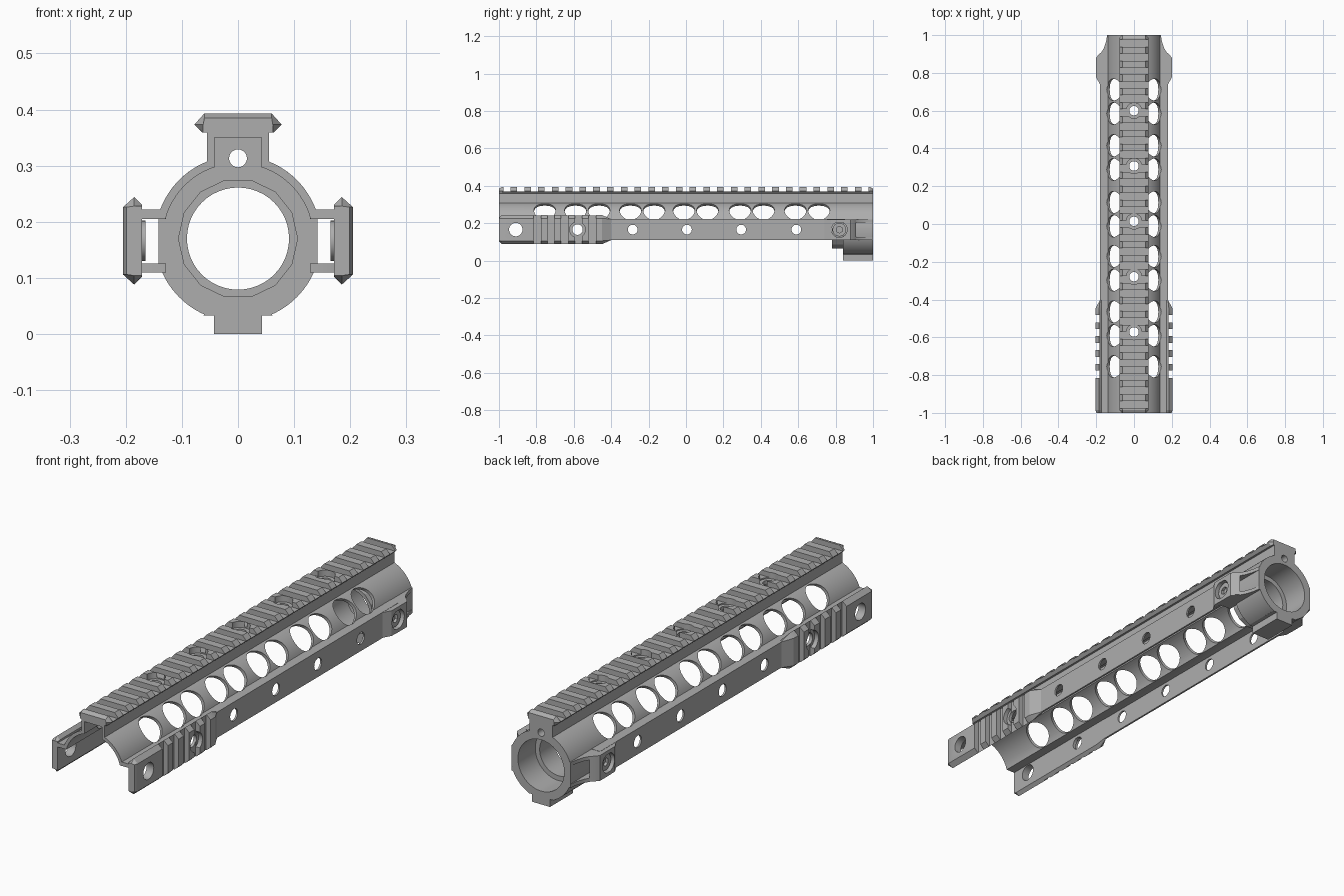
import bpy, bmesh, math
from mathutils import Vector, Matrix

if "Cube" in bpy.data.objects:
    bpy.data.objects.remove(bpy.data.objects["Cube"])

GREY = (0.42, 0.42, 0.42, 1)
metal = bpy.data.materials.new("satin grey metal")
metal.use_nodes = True
metal.diffuse_color = GREY
metal.node_tree.nodes["Principled BSDF"].inputs["Base Color"].default_value = GREY

CZ = 0.17        # height of the bore axis
SIDE_Z = 0.166   # height of the side rails
PITCH, SLOT = 0.0736, 0.0385


def finish(name, bm):
    bmesh.ops.remove_doubles(bm, verts=bm.verts, dist=1e-5)
    bmesh.ops.recalc_face_normals(bm, faces=bm.faces)
    mesh = bpy.data.meshes.new(name)
    bm.to_mesh(mesh)
    bm.free()
    mesh.materials.append(metal)
    ob = bpy.data.objects.new(name, mesh)
    bpy.context.collection.objects.link(ob)
    return ob


def loft(name, rings):
    """Closed solid through equal-sized rings of 3D points."""
    bm = bmesh.new()
    loops = [[bm.verts.new(p) for p in ring] for ring in rings]
    n = len(loops[0])
    for a, b in zip(loops, loops[1:]):
        for i in range(n):
            j = (i + 1) % n
            bm.faces.new((a[i], a[j], b[j], b[i]))
    bm.faces.new(loops[0])
    bm.faces.new(loops[-1])
    return finish(name, bm)


def along_y(name, pts, y0, y1):
    return loft(name, [[(x, y, z) for x, z in pts] for y in (y0, y1)])


def along_z(name, pts, z0, z1):
    return loft(name, [[(x, y, z) for x, y in pts] for z in (z0, z1)])


def add_cylinder(bm, p, q, r, seg=32):
    p, q = Vector(p), Vector(q)
    turn = (q - p).to_track_quat('Z', 'Y').to_matrix().to_4x4()
    bmesh.ops.create_cone(bm, cap_ends=True, segments=seg, radius1=r, radius2=r,
                          depth=(q - p).length,
                          matrix=Matrix.Translation((p + q) / 2) @ turn)


def add_box(bm, lo, hi):
    lo, hi = Vector(lo), Vector(hi)
    bmesh.ops.create_cube(bm, size=1, matrix=Matrix.Translation((lo + hi) / 2)
                          @ Matrix.Diagonal((*(hi - lo), 1)))


def cut(ob, bm):
    """Subtract the cutter mesh from ob."""
    cutter = finish("cutter", bm)
    cutter.hide_render = True
    mod = ob.modifiers.new("cut", 'BOOLEAN')
    mod.operation, mod.solver, mod.object = 'DIFFERENCE', 'EXACT', cutter
    mod.use_self = True
    bpy.context.view_layer.objects.active = ob
    bpy.ops.object.modifier_apply(modifier=mod.name)
    bpy.data.objects.remove(cutter)


def arc(r, a0, a1, n=14):
    angles = [math.radians(a0 + (a1 - a0) * i / n) for i in range(n + 1)]
    return [(r * math.cos(a), CZ + r * math.sin(a)) for a in angles]


def mirrored(half):
    """Half outline running down from the top, completed on the -x side."""
    return half + [(-x, z) for x, z in reversed(half)]


TOP_HOLES = [0.6 - 0.293 * i for i in range(5)]
SIDE_HOLES = [(-0.91, 0.036), (-0.58, 0.028), (-0.285, 0.026), (0.005, 0.026),
              (0.295, 0.026), (0.59, 0.026), (0.82, 0.042)]


def side_hole_cutter(sides):
    bm = bmesh.new()
    for s in sides:
        for y, r in SIDE_HOLES:
            add_cylinder(bm, (s * 0.155, y, SIDE_Z), (s * 0.25, y, SIDE_Z), r)
    return bm


# Open-bottomed body: arched shell, hollow neck and thin side plates
outer = [(0.055, 0.362)] + arc(0.148, 68, 20.6) + [(0.18, 0.222), (0.18, 0.11)]
inner = [(0.172, 0.11), (0.172, 0.205)] + arc(0.134, 15, 71.7) + [(0.042, 0.35)]
section = outer + inner
section += [(-x, z) for x, z in reversed(section)]
body = along_y("handguard_body", section, -1, 0.85)

bm = bmesh.new()
vents = [-0.755]
for y in (-0.528, -0.234, 0.052, 0.352, 0.648):
    vents += [y - 0.063, y + 0.063]
tilt = math.radians(42)
for s in (1, -1):
    for y in vents:
        ends = [(s * r * math.cos(tilt), y, CZ + r * math.sin(tilt)) for r in (0.1, 0.25)]
        add_cylinder(bm, *ends, 0.058, 40)
cut(body, bm)
cut(body, side_hole_cutter((1, -1)))
bm = bmesh.new()
for y in TOP_HOLES:
    add_cylinder(bm, (0, y, 0.32), (0, y, 0.42), 0.025)
cut(body, bm)

# Rear clamp ring with neck block, side flats and bottom lug
ring_half = ([(0.055, 0.362)] + arc(0.148, 68, 16.4) + arc(0.148, -16.4, -66)
             + [(0.062, 0.033), (0.043, 0.033), (0.043, 0)])
ring = along_y("rear_ring", mirrored(ring_half), 0.84, 1)
bm = bmesh.new()
add_cylinder(bm, (0, 0.8, CZ), (0, 1.1, CZ), 0.091, 48)
add_cylinder(bm, (0, 0.88, CZ), (0, 1.1, CZ), 0.112, 48)
add_cylinder(bm, (0, 0.8, 0.313), (0, 1.1, 0.313), 0.016, 20)
cut(ring, bm)

# Faceted sleeve in front of the ring
sleeve = along_y("ring_sleeve", arc(0.107, 0, 360 - 360 / 14, 13), 0.78, 0.845)
bm = bmesh.new()
add_cylinder(bm, (0, 0.7, CZ), (0, 0.9, CZ), 0.091, 48)
cut(sleeve, bm)

# Slotted rails share one cross-section: u across, v out from the top face
RAIL = [(0.06, 0), (0.078, -0.02), (0.064, -0.034)]
RAIL += [(-u, v) for u, v in reversed(RAIL)]


def clipped(u_max, v_max):
    return [(max(-u_max, min(u_max, u)), min(v, v_max)) for u, v in RAIL]


def rail(name, place, stations):
    return loft(name, [[place(u, v, y) for u, v in pts] for y, pts in stations])


# Top rail
top = rail("top_rail", lambda u, v, y: (u, y, 0.393 + v),
           [(-1, clipped(0.062, -0.008)), (-0.985, RAIL),
            (0.985, RAIL), (1, clipped(0.062, -0.008))])
bm = bmesh.new()
for i in range(27):
    y = -0.976 + PITCH * i
    add_box(bm, (-0.1, y, 0.371), (0.1, y + SLOT, 0.42))
cut(top, bm)
bm = bmesh.new()
for y in TOP_HOLES:
    add_cylinder(bm, (0, y, 0.33), (0, y, 0.42), 0.025)
    add_cylinder(bm, (0, y, 0.366), (0, y, 0.43), 0.041)
cut(top, bm)

for s, side in ((1, "left"), (-1, "right")):
    # Short front side rail, fading into the side plate
    short = rail(side + "_front_rail",
                 lambda u, v, y: (s * (0.205 + v), y, SIDE_Z + u),
                 [(-1, clipped(0.062, -0.006)), (-0.985, RAIL),
                  (-0.45, RAIL), (-0.4, clipped(0.056, -0.026))])
    bm = bmesh.new()
    for i in range(5):
        y = -0.815 + PITCH * i
        add_box(bm, (min(s * 0.183, s * 0.25), y, 0),
                (max(s * 0.183, s * 0.25), y + SLOT, 0.4))
    add_cylinder(bm, (s * 0.186, -0.58, SIDE_Z), (s * 0.26, -0.58, SIDE_Z), 0.042)
    cut(short, bm)
    cut(short, side_hole_cutter((s,)))

    # Rear arm: outer wall joined to the ring by two curved webs
    wall_pts = [(0.172, 0.74), (0.18, 0.74), (0.2, 0.775), (0.2, 0.88),
                (0.188, 0.896), (0.172, 0.91)]
    wall = along_z(side + "_rear_arm", [(s * x, y) for x, y in wall_pts], 0.111, 0.221)
    cut(wall, side_hole_cutter((s,)))
    web_pts = [(0.128, 0.79), (0.178, 0.79), (0.2, 0.8), (0.2, 0.88), (0.176, 0.903),
               (0.159, 0.932), (0.148, 0.965), (0.142, 1), (0.128, 1)]
    for label, z in (("upper", 0.205), ("lower", 0.11)):
        along_z(side + "_rear_web_" + label, [(s * x, y) for x, y in web_pts],
                z, z + 0.016)

    # Recessed clamp bolt with a hex socket
    bm = bmesh.new()
    add_cylinder(bm, (s * 0.165, 0.82, SIDE_Z), (s * 0.186, 0.82, SIDE_Z), 0.036)
    bolt = finish(side + "_clamp_bolt", bm)
    bm = bmesh.new()
    add_cylinder(bm, (s * 0.174, 0.82, SIDE_Z), (s * 0.2, 0.82, SIDE_Z), 0.018, 6)
    cut(bolt, bm)

# Smooth the curved walls and keep crisp edges
bpy.ops.object.select_all(action='DESELECT')
for ob in bpy.context.collection.objects:
    if ob.type == 'MESH':
        ob.select_set(True)
        bpy.context.view_layer.objects.active = ob
bpy.ops.object.shade_smooth_by_angle(angle=math.radians(25))
